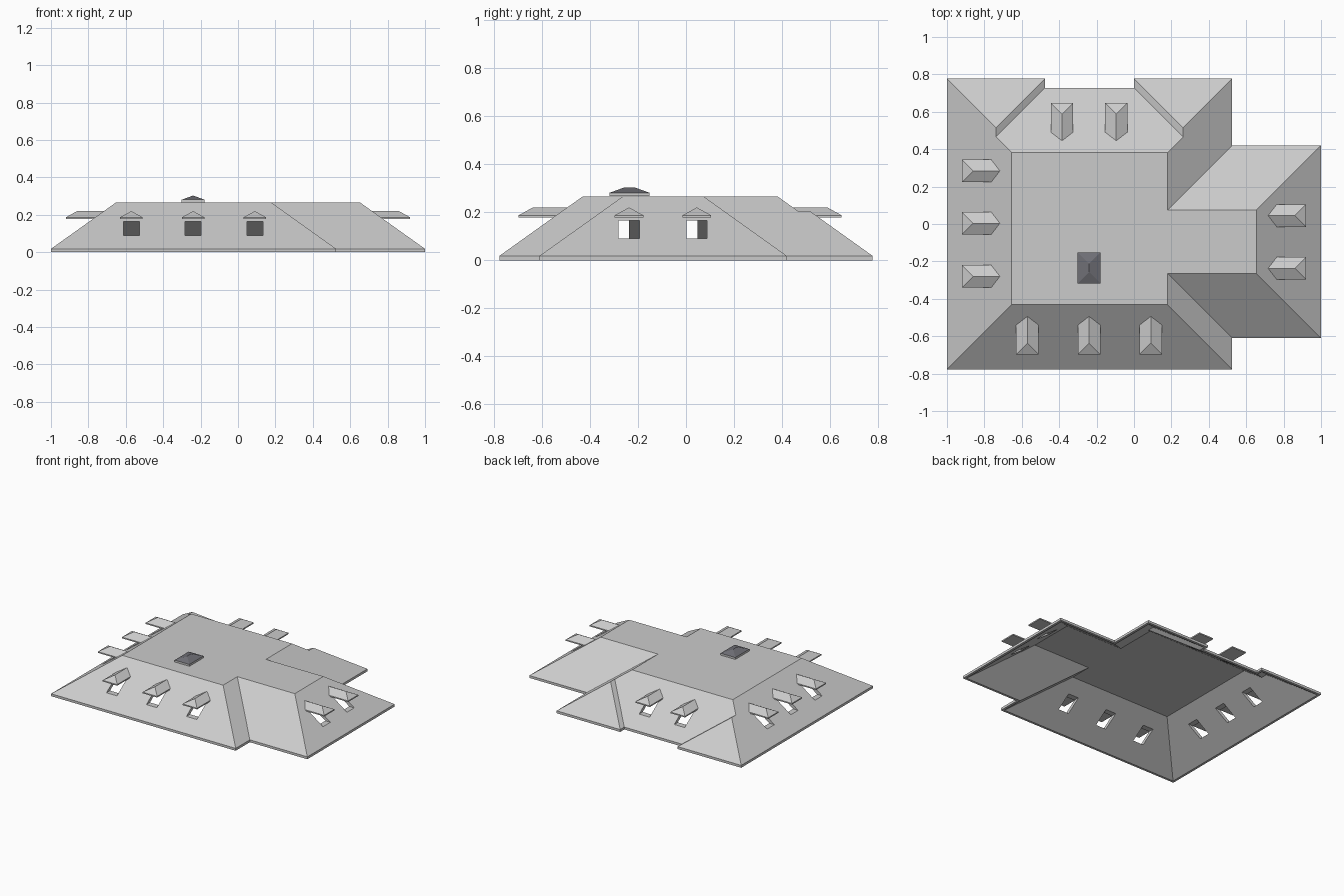
import bpy
from mathutils import Vector, Matrix
from math import pi

if "Cube" in bpy.data.objects:
    bpy.data.objects.remove(bpy.data.objects["Cube"])

RUN, EAVE, TOP = 0.346, 0.018, 0.265
SLOPE = (TOP - EAVE) / RUN
DROP = 0.03                         # vertical thickness of the roof shell
RIM = (DROP - EAVE) / SLOPE         # width of the underside rim


def make(name, verts, faces, matrix=None):
    me = bpy.data.meshes.new(name)
    me.from_pydata([tuple(v) for v in verts], [], faces)
    ob = bpy.data.objects.new(name, me)
    bpy.context.collection.objects.link(ob)
    if matrix:
        ob.matrix_world = matrix
    return ob


# Roof: eave outline (counter-clockwise), then the flat deck and ridge points
L, R, W, S, N, M = -1, 0.525, 1.0, -0.777, 0.777, 0.728
WS, WN, NL, NR = -0.61, 0.42, -0.475, 0.0
outline = [Vector(p) for p in [(L, S), (R, S), (R, WS), (W, WS), (W, WN), (R, WN),
                               (R, N), (NR, N), (NR, M), (NL, M), (NL, N), (L, N)]]
deck = [(L + RUN, S + RUN), (R - RUN, S + RUN), (R - RUN, WS + RUN), (W - RUN, WS + RUN),
        (W - RUN, WN - RUN), (R - RUN, WN - RUN), (R - RUN, M - RUN), (L + RUN, M - RUN)]
h = (R - NR) / 2
ridge = [(R - h, N - h), (R - h, M - h), (L + h, N - h), (L + h, M - h)]
upper = [(x, y, TOP) for x, y in deck] + [(x, y, EAVE + SLOPE * h) for x, y in ridge]
n = len(outline)

inner = []
for i, p in enumerate(outline):
    a = (p - outline[i - 1]).normalized()
    b = (outline[(i + 1) % n] - p).normalized()
    q = p + RIM * (Vector((-a.y, a.x)) + Vector((-b.y, b.x)))
    inner.append((q.x, q.y, 0))

verts = [(p.x, p.y, EAVE) for p in outline] + upper
k = len(verts)
verts += inner + [(x, y, z - DROP) for x, y, z in upper]
verts += [(p.x, p.y, 0) for p in outline]
skin = [(0, 1, 13, 12), (1, 2, 14, 13), (2, 3, 15, 14), (3, 4, 16, 15), (4, 5, 17, 16),
        (5, 6, 20, 21, 18, 17), (6, 7, 20), (7, 8, 21, 20), (8, 9, 23, 19, 18, 21),
        (9, 10, 22, 23), (10, 11, 22), (11, 0, 12, 19, 23, 22), tuple(range(12, 20))]
faces = skin + [tuple(v + k for v in reversed(f)) for f in skin]
for i in range(n):
    j = (i + 1) % n
    faces.append((2 * k + i, 2 * k + j, j, i))              # fascia
    faces.append((k + i, k + j, 2 * k + j, 2 * k + i))      # underside rim
roof = make("roof_shell", verts, faces)

# Dormers: local +y runs up the slope, y = 0 at the eave
BOX = [(0, 3, 2, 1), (0, 1, 5, 4), (1, 2, 6, 5), (2, 3, 7, 6), (3, 0, 4, 7)]


def box_verts(x0, x1, y0, y1, z0, z1):
    return [(x, y, z) for z in (z0, z1) for x, y in ((x0, y0), (x1, y0), (x1, y1), (x0, y1))]


def back(z):
    return (z - EAVE) / SLOPE + 0.004


def dormer(matrix):
    z0, z1, z2, w, f = 0.178, 0.187, 0.22, 0.06, 0.08
    v = [(-w, f, z0), (w, f, z0), (w, back(z0), z0), (-w, back(z0), z0),
         (-w, f, z1), (w, f, z1), (w, back(z1), z1), (-w, back(z1), z1),
         (0, f + w, z2), (0, back(z2), z2)]
    make("dormer_roof", v, BOX + [(4, 5, 8), (5, 6, 9, 8), (7, 4, 8, 9), (6, 7, 9)], matrix)
    cut = make("window_cutter", box_verts(-0.043, 0.043, 0.03, 0.31, 0.09, 0.165),
               BOX + [(4, 5, 6, 7)], matrix)
    cut.hide_render = True
    return cut


spots = [(x, S, 0) for x in (-0.57, -0.24, 0.09)]
spots += [(W, y, pi / 2) for y in (-0.237, 0.045)]
spots += [(x, M, pi) for x in (-0.385, -0.095)]
spots += [(L, y, -pi / 2) for y in (-0.28, 0.004, 0.284)]
cutters = [dormer(Matrix.Translation((x, y, 0)) @ Matrix.Rotation(a, 4, 'Z')) for x, y, a in spots]

# Cut the window openings through the roof shell
bpy.context.view_layer.objects.active = roof
for c in cutters:
    m = roof.modifiers.new("opening", 'BOOLEAN')
    m.operation, m.solver, m.object = 'DIFFERENCE', 'EXACT', c
    bpy.ops.object.modifier_apply(modifier=m.name)
for c in cutters:
    bpy.data.objects.remove(c)

# Roof hatch: curb and dark hipped cap
x0, x1, y0, y1 = -0.301, -0.179, -0.318, -0.152
make("hatch_curb", box_verts(x0, x1, y0, y1, TOP + 0.002, 0.281), BOX + [(4, 5, 6, 7)])
xm, zc = (x0 + x1) / 2, 0.281
cap = make("hatch_cap", [(x0, y0, zc), (x1, y0, zc), (x1, y1, zc), (x0, y1, zc),
                         (xm, y0 + 0.061, 0.303), (xm, y1 - 0.061, 0.303)],
           [(0, 1, 4), (1, 2, 5, 4), (2, 3, 5), (3, 0, 4, 5)])
dark = bpy.data.materials.new("dark_grey")
dark.diffuse_color = (0.16, 0.16, 0.18, 1)
dark.use_nodes = True
dark.node_tree.nodes["Principled BSDF"].inputs["Base Color"].default_value = dark.diffuse_color
cap.data.materials.append(dark)
